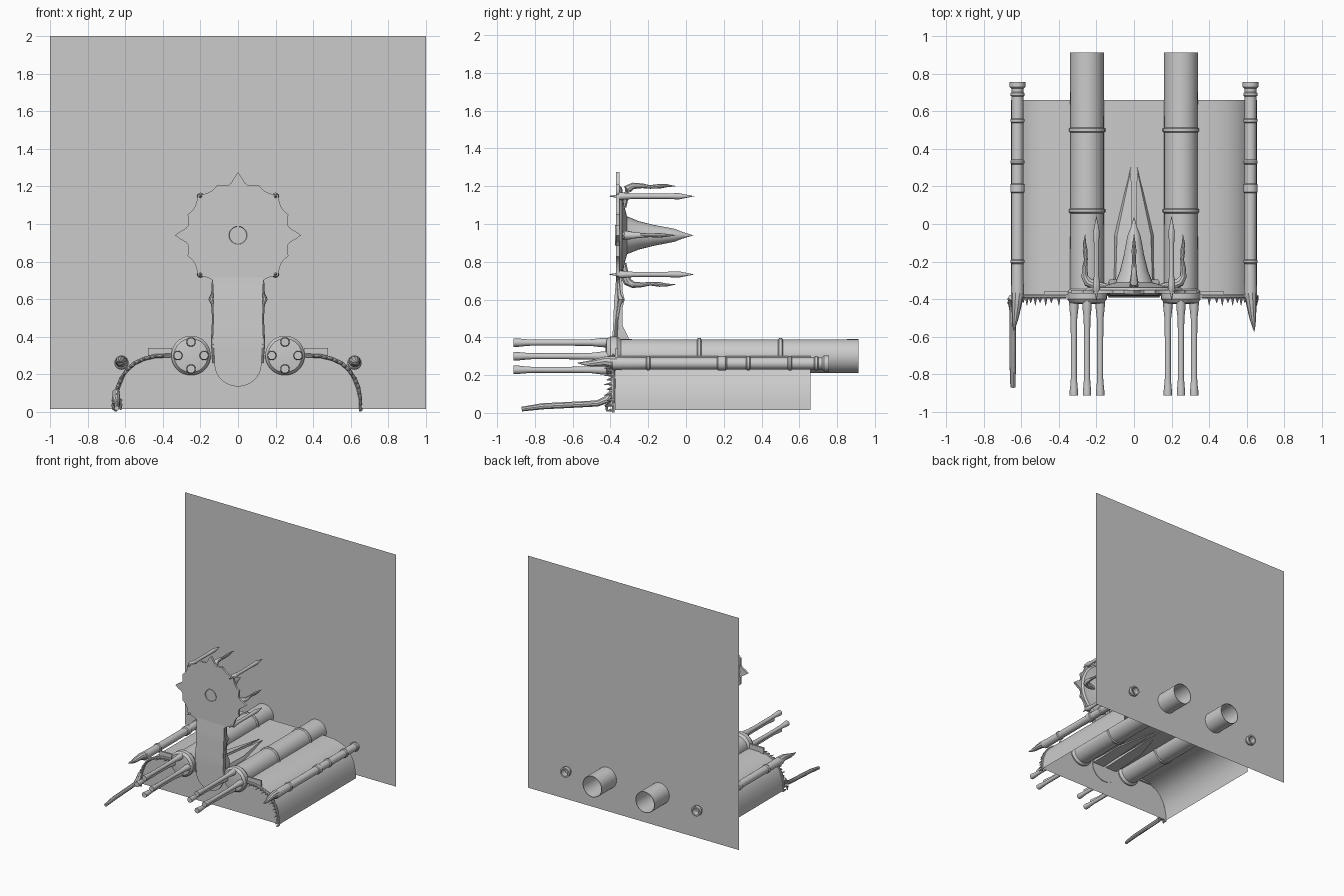
import bpy, bmesh, math
from mathutils import Vector

if "Cube" in bpy.data.objects:
    bpy.data.objects.remove(bpy.data.objects["Cube"])


def finish(bm, name, smooth=True, recalc=True):
    if recalc:
        bmesh.ops.recalc_face_normals(bm, faces=bm.faces)
    me = bpy.data.meshes.new(name)
    bm.to_mesh(me)
    bm.free()
    ob = bpy.data.objects.new(name, me)
    bpy.context.collection.objects.link(ob)
    bpy.context.view_layer.objects.active = ob
    bpy.ops.object.select_all(action='DESELECT')
    ob.select_set(True)
    if smooth:
        bpy.ops.object.shade_smooth_by_angle(angle=math.radians(35))
    return ob


def sweep(name, path, radii, n=12):
    """Round section swept along a path with a radius at each point."""
    bm = bmesh.new()
    pts = [Vector(p) for p in path]
    rings = []
    for i, p in enumerate(pts):
        d = (pts[min(i + 1, len(pts) - 1)] - pts[max(i - 1, 0)]).normalized()
        ref = Vector((0, 0, 1)) if abs(d.z) < 0.8 else Vector((0, 1, 0))
        u = d.cross(ref).normalized()
        v = u.cross(d)
        rings.append([bm.verts.new(p + radii[i] * (u * math.cos(a) + v * math.sin(a)))
                      for a in [2 * math.pi * k / n for k in range(n)]])
    for a, b in zip(rings, rings[1:]):
        for k in range(n):
            bm.faces.new((a[k], a[(k + 1) % n], b[(k + 1) % n], b[k]))
    bm.faces.new(rings[0])
    bm.faces.new(rings[-1])
    return finish(bm, name)


def lathe(name, x, z, prof, n=32):
    """Profile of (radius, y) turned about an axis parallel to y."""
    bm = bmesh.new()
    rings = [[bm.verts.new((x + max(r, 1e-4) * math.cos(2 * math.pi * k / n), y,
                            z + max(r, 1e-4) * math.sin(2 * math.pi * k / n)))
              for k in range(n)] for r, y in prof]
    for a, b in zip(rings, rings[1:]):
        for k in range(n):
            bm.faces.new((a[k], a[(k + 1) % n], b[(k + 1) % n], b[k]))
    bm.faces.new(rings[0])
    bm.faces.new(rings[-1])
    return finish(bm, name)


def slab(name, outline, y0, y1):
    """Outline in xz, extruded from y0 to y1 (a single face when equal)."""
    bm = bmesh.new()
    f = bm.faces.new([bm.verts.new((x, y0, z)) for x, z in outline])
    if y1 != y0:
        r = bmesh.ops.extrude_face_region(bm, geom=[f])
        vs = [g for g in r['geom'] if isinstance(g, bmesh.types.BMVert)]
        bmesh.ops.translate(bm, verts=vs, vec=(0, y1 - y0, 0))
    return finish(bm, name, smooth=False, recalc=y1 != y0)


# Back wall, facing the front
slab("back_wall", [(-1, .015), (1, .015), (1, 2), (-1, 2)], .71, .71)

# Hood: arched shell with closed front and open underside
half = [(.655, .015), (.652, .07), (.64, .13), (.62, .18), (.59, .225),
        (.55, .26), (.5, .283), (.44, .297), (.36, .3)]
arch = half + [(-x, z) for x, z in reversed(half)]
bm = bmesh.new()
front = [bm.verts.new((x, -.375, z)) for x, z in arch]
back = [bm.verts.new((x, .66, z)) for x, z in arch]
for i in range(len(arch) - 1):
    bm.faces.new((front[i], front[i + 1], back[i + 1], back[i]))
bm.faces.new(front)
finish(bm, "hood")

for s, side in ((1, "right"), (-1, "left")):
    # Large hollow tubes with bands and a front collar
    X = s * .25
    prof = [(.05, -.425), (.09, -.42), (.105, -.40), (.105, -.365), (.09, -.345)]
    for b in (.07, .5):
        prof += [(.089, b - .013), (.097, b - .007), (.097, b + .007), (.089, b + .013)]
    prof += [(.09, .912), (.086, .912), (.086, .3)]
    lathe(side + "_tube", X, .30, prof, 40)

    # Four thin barrels in each tube
    for k in range(4):
        a = k * math.pi / 2
        lathe(side + "_barrel", X + .07 * math.cos(a), .30 + .072 * math.sin(a),
              [(.026, -.40), (.024, -.45), (.018, -.5), (.016, -.62), (.016, -.82),
               (.02, -.87), (.022, -.885), (.022, -.912)], 16)

    # Side pipes with rings
    prof = [(.02, -.40), (.034, -.39), (.034, -.36)]
    for b in (-.2, .19, .33, .55, .69):
        w = .02 if b == .19 else .006
        prof += [(.031, b - w - .006), (.038, b - w), (.038, b + w), (.031, b + w + .006)]
    prof += [(.032, .72), (.042, .73), (.042, .757), (.03, .757), (.03, .7)]
    lathe(side + "_pipe", s * .62, .262, prof, 24)

    # Spike at the front of the pipe
    sweep(side + "_pipe_spike",
          [(s * .62, -.37, .265), (s * .625, -.43, .272), (s * .632, -.5, .262),
           (s * .637, -.54, .262), (s * .64, -.575, .265)],
          [.034, .027, .018, .010, .001], 10)

    # Front rib following the arch, with small teeth
    rib = [(s * x, -.385, z) for x, z in half]
    rib[0] = (s * .65, -.385, .003)
    sweep(side + "_rib", rib, [.006, .009] + [.011] * 7, 10)
    for i in range(len(half) - 1):
        for t in (0, .5):
            x = s * (half[i][0] * (1 - t) + half[i + 1][0] * t)
            z = half[i][1] * (1 - t) + half[i + 1][1] * t
            y = -.42 - (.015 if t else 0)
            sweep(side + "_rib_tooth", [(x, -.38, z), (x, -.405, z - .002), (x, y, z - .006)],
                  [.009, .007, .001], 8)
    slab(side + "_rib_block", [(s * .35, .285), (s * .48, .285), (s * .48, .34), (s * .35, .34)],
         -.375, -.36)

    # Neck edge trim with knob
    sweep(side + "_neck_trim",
          [(s * .13, -.385, .26), (s * .135, -.375, .36), (s * .131, -.365, .5),
           (s * .134, -.355, .57), (s * .142, -.345, .6), (s * .134, -.355, .63),
           (s * .132, -.36, .72)], [.005, .01, .007, .009, .016, .009, .006], 10)

    # Blade lying on the hood between the tubes
    bm = bmesh.new()
    lo = [(.012, -.37, .27), (.12, -.37, .27), (.115, -.06, .28), (.03, .25, .297), (.015, .31, .3)]
    hi = [(.012, -.37, .37), (.10, -.37, .34), (.09, -.06, .325), (.025, .25, .31), (.015, .31, .305)]
    a, b = [[bm.verts.new((s * x, y, z)) for x, y, z in row] for row in (lo, hi)]
    for k in range(5):
        bm.faces.new((a[k], a[(k + 1) % 5], b[(k + 1) % 5], b[k]))
    bm.faces.new(a)
    bm.faces.new(b)
    finish(bm, side + "_blade", smooth=False)

# Left foot reaching forward
sweep("front_foot", [(-.65, -.39, .11), (-.648, -.42, .07), (-.645, -.47, .05),
                     (-.645, -.6, .043), (-.645, -.76, .035), (-.645, -.87, .02)],
      [.018, .022, .017, .017, .017, .013], 10)
for x in (-.665, -.625):
    sweep("foot_claw", [(x, -.4, .06), (x, -.42, .04), (x, -.42, .01)], [.01, .01, .004], 8)

# Neck with rounded base
base = [(.125 * math.cos(a), .255 + .12 * math.sin(a))
        for a in [math.pi + math.pi * k / 16 for k in range(17)]]
slab("neck_base", base + [(.13, .36), (-.13, .36)], -.385, -.37)
bm = bmesh.new()
rows = []
for z, w, y0, y1 in ((.34, .13, -.39, -.295), (.4, .135, -.39, -.305), (.46, .13, -.386, -.335),
                     (.56, .13, -.382, -.335), (.6, .132, -.38, -.325), (.64, .13, -.376, -.335),
                     (.74, .13, -.368, -.34)):
    rows.append([bm.verts.new(p) for p in ((-w, y0, z), (w, y0, z), (w, y1, z), (-w, y1, z))])
for a, b in zip(rows, rows[1:]):
    for k in range(4):
        bm.faces.new((a[k], a[(k + 1) % 4], b[(k + 1) % 4], b[k]))
bm.faces.new(rows[0])
bm.faces.new(rows[-1])
finish(bm, "neck")

# Scalloped disc: sixteen shallow lobes, four long points on the axes
CZ = .94
tips = [.335, .29, .305, .29] * 4
outline = []
for k in range(16):
    for j in range(6):
        t = j / 6
        a = math.radians(22.5 * (k + t))
        p, q = tips[k], tips[(k + 1) % 16]
        r = p + (q - p) * t - .022 * (1 - abs(2 * t - 1) ** 2.2)
        if max(p, q) > .33:
            u = t if p > q else 1 - t
            r = .29 + .045 * max(0, 1 - u * 2.2) - .022 * min(1, 3 * u) * (1 - u ** 3)
        outline.append((r * math.cos(a), CZ + r * math.sin(a)))
slab("disc", outline, -.37, -.352)
lathe("disc_back", 0, CZ, [(.265, -.353), (.25, -.338), (.16, -.328), (.10, -.312), (.075, -.25),
                           (.055, -.17), (.042, -.1), (.034, -.06), (.018, -.02), (0, .04)], 24)
lathe("disc_hub", 0, CZ, [(.054, -.37), (.054, -.376), (.048, -.376), (.046, -.371)], 32)

# Horns behind the disc: wavy on the axes, straight on the diagonals
for k in range(4):
    a = k * math.pi / 2
    c, s = math.cos(a), math.sin(a)
    path = [(.15, -.335), (.21, -.325), (.245, -.31), (.262, -.28), (.262, -.23),
            (.256, -.19), (.26, -.14), (.263, -.1), (.26, -.055)]
    sweep("wavy_horn", [(r * c, y, CZ + r * s) for r, y in path],
          [.02, .024, .024, .018, .013, .010, .013, .008, .001], 10)
    x = .2 * math.copysign(1, math.cos(a + .7))
    z = CZ + .207 * math.copysign(1, math.sin(a + .7))
    lathe("straight_horn", x, z, [(.002, -.405), (.007, -.372), (.02, -.35), (.018, -.32),
                                  (.014, -.28), (.014, -.1), (.017, -.04), (.009, 0), (0, .045)], 12)
